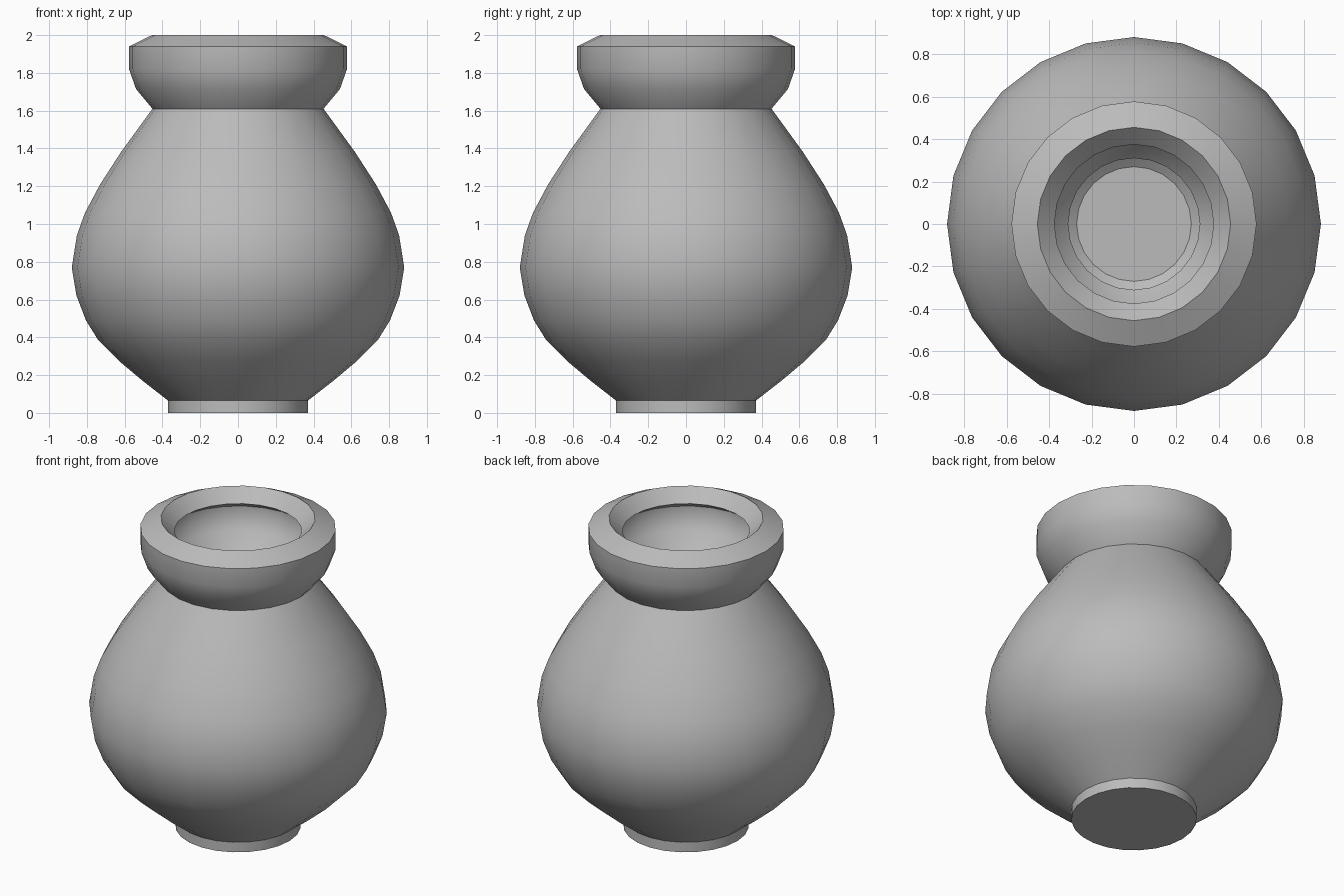
import bpy
import bmesh
from math import cos, sin, tau, radians

SIDES = 24

if "Cube" in bpy.data.objects:
    bpy.data.objects.remove(bpy.data.objects["Cube"], do_unlink=True)

clay = bpy.data.materials.new("grey_clay")
clay.use_nodes = True
clay_colour = (0.5, 0.5, 0.5, 1)
clay.diffuse_color = clay_colour
clay.node_tree.nodes["Principled BSDF"].inputs["Base Color"].default_value = clay_colour


def lathe(name, profile, cap_start=False, cap_end=False):
    """Spin (radius, height) points about z; points run bottom to top on the outside."""
    bm = bmesh.new()
    rings = []
    for radius, height in profile:
        rings.append([bm.verts.new((radius * cos(tau * i / SIDES),
                                    radius * sin(tau * i / SIDES), height))
                      for i in range(SIDES)])
    for low, high in zip(rings, rings[1:]):
        for i in range(SIDES):
            j = (i + 1) % SIDES
            bm.faces.new((low[i], low[j], high[j], high[i]))
    if cap_start:
        bm.faces.new(rings[0][::-1])
    if cap_end:
        bm.faces.new(rings[-1])
    mesh = bpy.data.meshes.new(name)
    bm.to_mesh(mesh)
    bm.free()
    mesh.materials.append(clay)
    part = bpy.data.objects.new(name, mesh)
    bpy.context.collection.objects.link(part)
    bpy.ops.object.select_all(action="DESELECT")
    part.select_set(True)
    bpy.context.view_layer.objects.active = part
    bpy.ops.object.shade_smooth_by_angle(angle=radians(30))
    return part


# Rings shared by neighbouring parts
foot_top = (0.37, 0.065)
neck = (0.453, 1.61)
lip = (0.455, 2.0)
throat = (0.375, 1.92)

# Short straight foot with a closed base
lathe("foot", [(0.37, 0), foot_top], cap_start=True)

# Round belly narrowing to the neck
lathe("belly", [foot_top, (0.505, 0.17), (0.63, 0.275), (0.74, 0.385),
                (0.805, 0.49), (0.855, 0.62), (0.88, 0.77), (0.853, 0.94),
                (0.81, 1.06), (0.73, 1.21), (0.62, 1.38), neck])

# Flared collar, sloping top and bevelled mouth
lathe("collar", [neck, (0.54, 1.715), (0.577, 1.82), (0.577, 1.94), lip, throat])

# Hollow interior, running from the throat down to the floor
lathe("interior", [throat, (0.45, 1.87), (0.45, 1.81), (0.41, 1.73), (0.31, 1.62),
                   (0.5, 1.32), (0.65, 1.1), (0.75, 0.85), (0.74, 0.65),
                   (0.6, 0.42), (0.42, 0.24), (0.27, 0.13)], cap_end=True)
